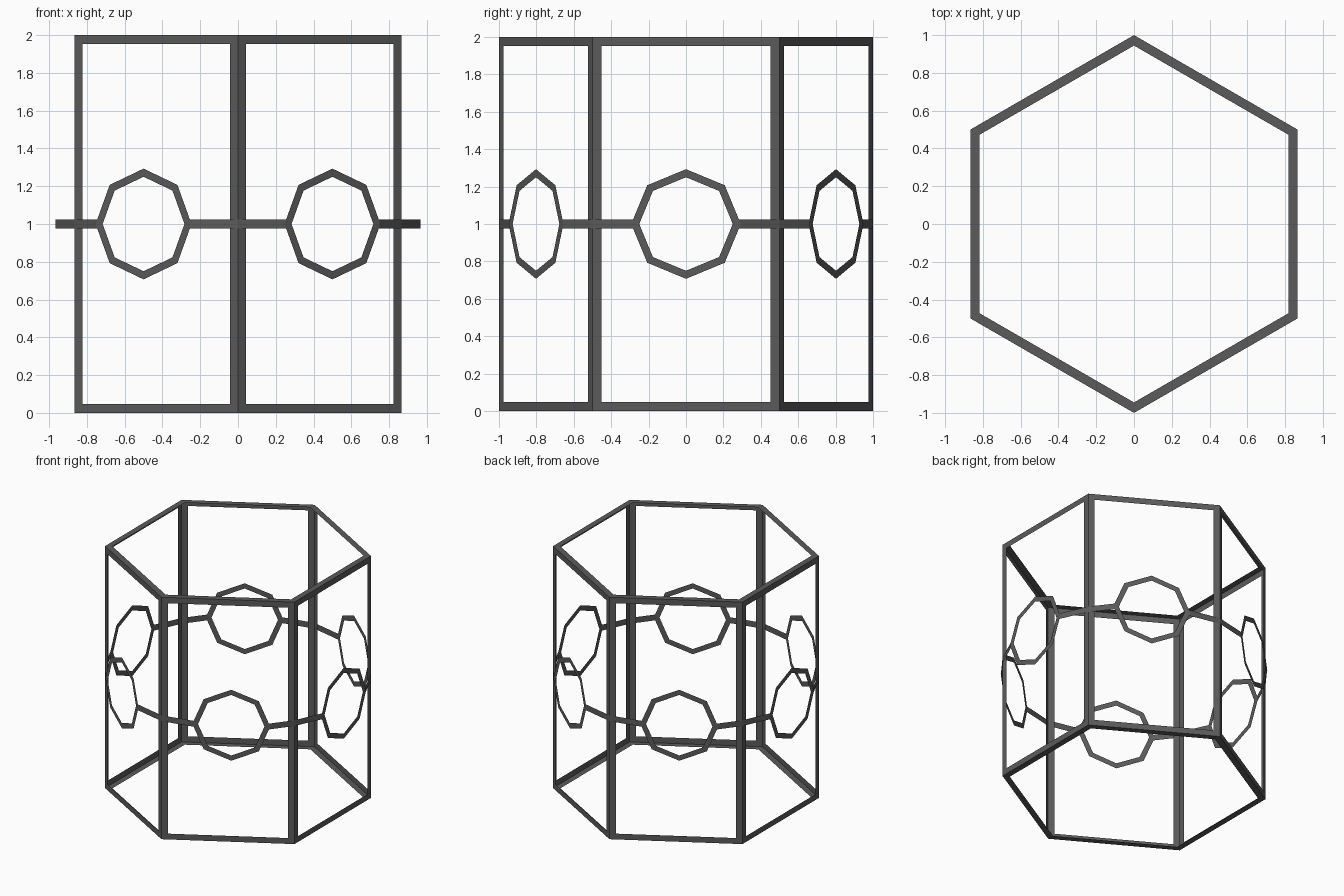
import bpy, bmesh, math
from mathutils import Vector

if "Cube" in bpy.data.objects:
    bpy.data.objects.remove(bpy.data.objects["Cube"])

H = 2.0        # frame height
W = 0.048      # strip width
R_OUT, R_IN = 0.293, 0.25   # octagon ring radii

mat = bpy.data.materials.new("dark grey")
mat.diffuse_color = (0.105, 0.105, 0.105, 1)
mat.use_nodes = True
mat.node_tree.nodes["Principled BSDF"].inputs["Base Color"].default_value = mat.diffuse_color


def finish(name, bm):
    # turn every paper-thin face outward
    bm.normal_update()
    for f in bm.faces:
        if f.normal.dot(f.calc_center_median() - Vector((0, 0, 1))) < 0:
            f.normal_flip()
    mesh = bpy.data.meshes.new(name)
    bm.to_mesh(mesh)
    bm.free()
    mesh.materials.append(mat)
    bpy.context.collection.objects.link(bpy.data.objects.new(name, mesh))


# hexagonal frame: prism with every face inset and its middle opened
bm = bmesh.new()
corners = [Vector((math.cos(math.radians(30 + 60 * i)),
                   math.sin(math.radians(30 + 60 * i)), 0)) for i in range(6)]
low = [bm.verts.new(c) for c in corners]
high = [bm.verts.new(c + Vector((0, 0, H))) for c in corners]
bm.faces.new(low[::-1])
bm.faces.new(high)
for i in range(6):
    j = (i + 1) % 6
    bm.faces.new((low[i], low[j], high[j], high[i]))
bm.normal_update()
panels = bm.faces[:]
bmesh.ops.inset_individual(bm, faces=panels, thickness=W, use_even_offset=True)
bmesh.ops.delete(bm, geom=panels, context='FACES')
finish("hexagonal_frame", bm)

# octagon rings: centre of each and its horizontal direction
ring_places = []
for k in range(6):
    a = math.radians(60 * k)
    centre = Vector((0.967 * math.cos(a), 0, 1))
    if k % 3:
        centre = Vector((math.copysign(0.5, math.cos(a)), math.copysign(0.802, math.sin(a)), 1))
    along = Vector((-math.sin(a), math.cos(a), 0))
    ring_places.append((centre, along))

for k, (centre, along) in enumerate(ring_places):
    bm = bmesh.new()
    loops = []
    for r in (R_OUT, R_IN):
        loops.append([bm.verts.new(centre + along * r * math.cos(i * math.pi / 4)
                                   + Vector((0, 0, r * math.sin(i * math.pi / 4))))
                      for i in range(8)])
    for i in range(8):
        j = (i + 1) % 8
        bm.faces.new((loops[0][i], loops[0][j], loops[1][j], loops[1][i]))
    finish(f"octagon_ring_{k + 1}", bm)

# link bands: from ring to ring, bent at the frame corner
for k in range(6):
    c0, t0 = ring_places[k]
    c1, t1 = ring_places[(k + 1) % 6]
    bend = corners[k] + Vector((0, 0, 1))
    path = [c0 + t0 * 0.28, bend, c1 - t1 * 0.28]
    bm = bmesh.new()
    up = Vector((0, 0, W / 2))
    pairs = [(bm.verts.new(p - up), bm.verts.new(p + up)) for p in path]
    for (a, b), (c, d) in zip(pairs, pairs[1:]):
        bm.faces.new((a, c, d, b))
    finish(f"link_band_{k + 1}", bm)
